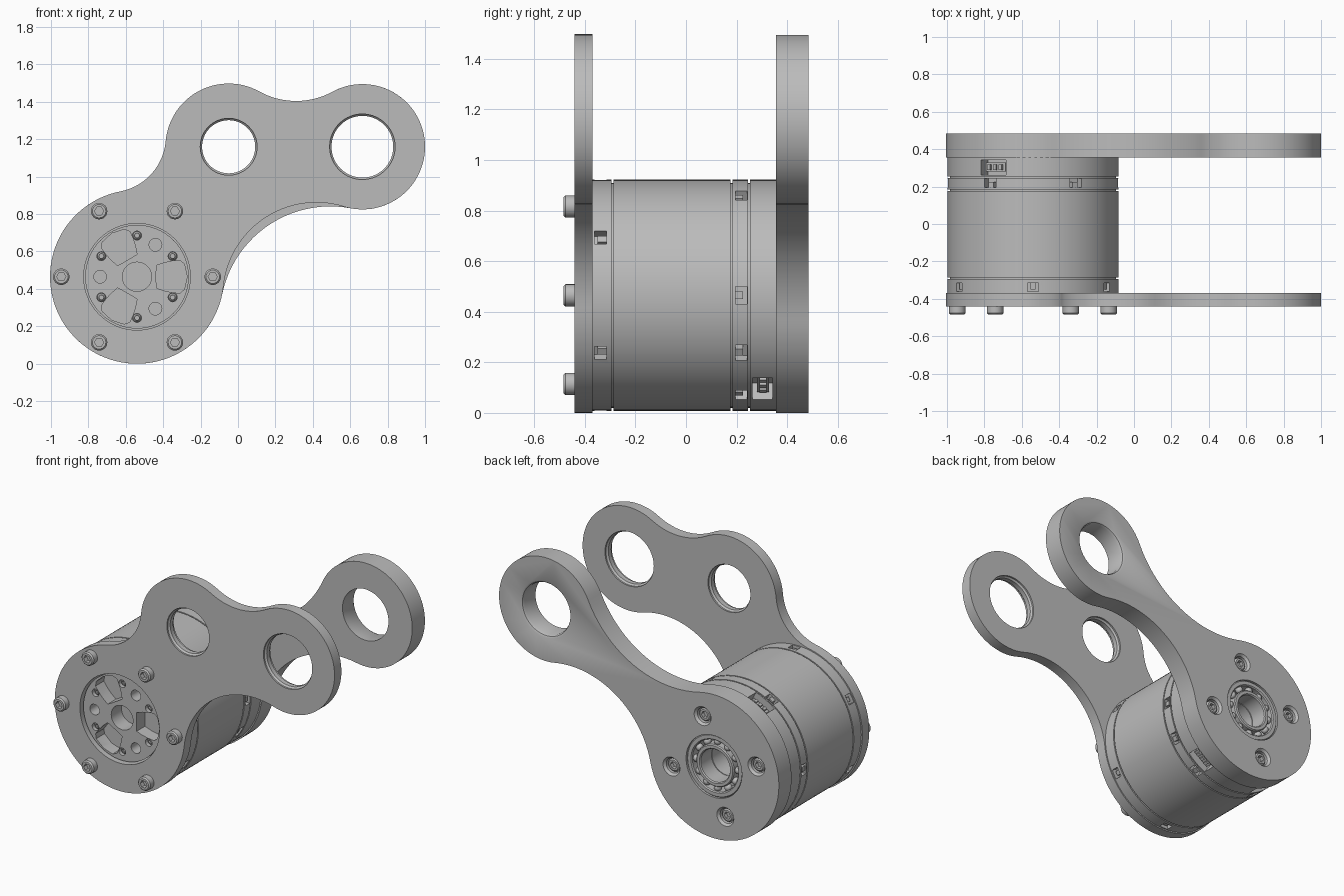
import bpy, bmesh
from math import cos, sin, atan2, hypot, radians, sqrt, ceil, pi, tau
from mathutils import Matrix, Vector

if "Cube" in bpy.data.objects:
    bpy.data.objects.remove(bpy.data.objects["Cube"])

grey = bpy.data.materials.new("machined grey")
grey.use_nodes = True
grey.diffuse_color = (0.5, 0.5, 0.5, 1)
grey.node_tree.nodes["Principled BSDF"].inputs["Base Color"].default_value = (0.5, 0.5, 0.5, 1)

BASE, MIDDLE, TIP = (-0.54, 0.465), (-0.05, 1.16), (0.665, 1.16)
FRONT, INNER_FRONT, INNER_BACK, BACK = -0.44, -0.37, 0.355, 0.485
BODY_R = 0.457


def polar(c, r, deg):
    return c[0] + r * cos(radians(deg)), c[1] + r * sin(radians(deg))


def lathe(bm, profile, c=BASE, segs=64, closed=False):
    """Spin (radius, y) points about an axis parallel to y."""
    rows = []
    for r, y in profile:
        count = segs if r > 0 else 1
        rows.append([bm.verts.new((c[0] + r * cos(tau * i / segs), y, c[1] + r * sin(tau * i / segs)))
                     for i in range(count)])
    pairs = list(zip(rows, rows[1:])) + ([(rows[-1], rows[0])] if closed else [])
    for a, b in pairs:
        for i in range(segs):
            j = (i + 1) % segs
            loop = [a[i % len(a)], a[j % len(a)], b[j % len(b)], b[i % len(b)]]
            bm.faces.new(list(dict.fromkeys(loop)))


def disc(bm, r, y0, y1, c=BASE, segs=64):
    lathe(bm, [(0, y0), (r, y0), (r, y1), (0, y1)], c, segs)


def prism(bm, points, y0, y1):
    a = [bm.verts.new((x, y0, z)) for x, z in points]
    b = [bm.verts.new((x, y1, z)) for x, z in points]
    bm.faces.new(a)
    cap = bm.faces.new(b)
    for i in range(len(a)):
        j = (i + 1) % len(a)
        bm.faces.new((a[i], a[j], b[j], b[i]))
    return cap


def rim_box(bm, deg, r0, r1, y0, y1, width, shift=0):
    """Box on the round side of the motor at a given angle."""
    spot = Matrix.Translation((BASE[0], 0, BASE[1])) @ Matrix.Rotation(-radians(deg), 4, 'Y')
    spot = spot @ Matrix.Translation(((r0 + r1) / 2, (y0 + y1) / 2, shift))
    bmesh.ops.create_cube(bm, size=1, matrix=spot @ Matrix.Diagonal((r1 - r0, y1 - y0, width, 1)))


def arc(c, r, a0, a1):
    n = max(2, ceil(abs(a1 - a0) / radians(4)))
    return [(c[0] + r * cos(a0 + (a1 - a0) * i / n), c[1] + r * sin(a0 + (a1 - a0) * i / n))
            for i in range(n)]


def lobed_outline(lobes, fillets):
    """Circles joined by concave tangent arcs, counter-clockwise."""
    n, centres = len(lobes), []
    for i in range(n):
        (p, rp), (q, rq) = lobes[i], lobes[(i + 1) % n]
        d = hypot(q[0] - p[0], q[1] - p[1])
        u = ((q[0] - p[0]) / d, (q[1] - p[1]) / d)
        dp, dq = rp + fillets[i], rq + fillets[i]
        along = (dp * dp - dq * dq + d * d) / (2 * d)
        off = sqrt(dp * dp - along * along)
        centres.append((p[0] + u[0] * along + u[1] * off, p[1] + u[1] * along - u[0] * off))

    def heading(a, b):
        return atan2(b[1] - a[1], b[0] - a[0])
    points = []
    for i in range(n):
        c, r = lobes[i]
        a0, a1 = heading(c, centres[i - 1]), heading(c, centres[i])
        points += arc(c, r, a0, a0 + (a1 - a0) % tau)
        f, nxt = centres[i], lobes[(i + 1) % n][0]
        a0, a1 = heading(f, c), heading(f, nxt)
        points += arc(f, fillets[i], a0, a0 - (a0 - a1) % tau)
    return points


def finish(name, bm, cutter=None):
    """Turn a bmesh into an object, cutting away the cutter bmesh."""
    def to_object(label, b):
        bmesh.ops.recalc_face_normals(b, faces=b.faces)
        mesh = bpy.data.meshes.new(label)
        b.to_mesh(mesh)
        b.free()
        o = bpy.data.objects.new(label, mesh)
        bpy.context.collection.objects.link(o)
        return o
    ob = to_object(name, bm)
    if cutter:
        tool = to_object(name + "_cutter", cutter)
        mod = ob.modifiers.new("cut", 'BOOLEAN')
        mod.operation, mod.solver, mod.object = 'DIFFERENCE', 'EXACT', tool
        dg = bpy.context.evaluated_depsgraph_get()
        mesh = bpy.data.meshes.new_from_object(ob.evaluated_get(dg))
        ob.modifiers.clear()
        ob.data = mesh
        bpy.data.objects.remove(tool)
    ob.data.materials.clear()
    ob.data.materials.append(grey)
    bpy.ops.object.select_all(action='DESELECT')
    ob.select_set(True)
    bpy.context.view_layer.objects.active = ob
    bpy.ops.object.shade_smooth_by_angle(angle=radians(30))
    return ob


# Front plate with three lobes
bm, cut = bmesh.new(), bmesh.new()
prism(bm, lobed_outline([(BASE, 0.465), (TIP, 0.335), (MIDDLE, 0.338)], [0.5, 0.405, 0.3]), FRONT, INNER_FRONT)
disc(cut, 0.285, -0.5, -0.3)
for c, r in ((MIDDLE, 0.142), (TIP, 0.165)):
    wide = r + 0.01
    lathe(cut, [(0, -0.5), (wide, -0.5), (wide, -0.43), (r, -0.42), (r, -0.39),
                (wide, -0.38), (wide, -0.3), (0, -0.3)], c)
finish("front_plate", bm, cut)

# Back plate with a waisted arm and a rounded outer edge
bm, cut = bmesh.new(), bmesh.new()
cap = prism(bm, lobed_outline([(BASE, 0.465), (TIP, 0.335)], [0.59, 0.69]), INNER_BACK, BACK)
bmesh.ops.bevel(bm, geom=list(cap.edges), offset=0.018, segments=3, affect='EDGES', profile=0.5)
disc(cut, 0.2, 0.3, 0.6)
lathe(cut, [(0, 0.3), (0.165, 0.3), (0.165, 0.465), (0.172, 0.479), (0.185, 0.486), (0.185, 0.6), (0, 0.6)], TIP)
BACK_SCREWS = [polar(BASE, 0.315, 75 + 90 * i) for i in range(4)]
for c in BACK_SCREWS:
    lathe(cut, [(0, 0.42), (0.048, 0.42), (0.048, 0.47), (0.065, 0.49), (0.065, 0.6), (0, 0.6)], c, 24)
finish("back_plate", bm, cut)

# Motor housing with seam grooves, clip windows and connector ports
bm, cut = bmesh.new(), bmesh.new()
R, G = BODY_R, BODY_R - 0.012
profile = [(0, -0.28), (0.285, -0.28), (0.285, INNER_FRONT), (R, INNER_FRONT)]
for y in (-0.29, 0.18, 0.25):
    profile += [(R, y - 0.004), (G, y - 0.004), (G, y + 0.004), (R, y + 0.004)]
profile += [(R, INNER_BACK), (0.105, INNER_BACK), (0.105, 0.12), (0, 0.12)]
lathe(bm, profile, segs=96)
tabs = bmesh.new()
for i in range(6):
    rim_box(cut, 30 + 60 * i, 0.415, 0.5, -0.362, -0.315, 0.06)
    rim_box(tabs, 30 + 60 * i, 0.41, 0.445, -0.35, -0.31, 0.028)
for a in (0, 60, 120, 180, 240, 300, -30):
    rim_box(cut, a, 0.415, 0.5, 0.195, 0.242, 0.07)
    rim_box(tabs, a, 0.41, 0.45, 0.19, 0.225, 0.03)
for a in (118, 240, 305):
    rim_box(cut, a, 0.37, 0.5, 0.262, 0.343, 0.15)
    rim_box(tabs, a, 0.36, 0.425, 0.28, 0.328, 0.12)
    for s in (-0.035, 0, 0.035):
        rim_box(tabs, a, 0.42, 0.44, 0.29, 0.318, 0.018, s)
finish("motor_housing", bm, cut)
finish("clips_and_connectors", tabs)

# Output hub with lightening pockets and bolt holes
bm, cut = bmesh.new(), bmesh.new()
disc(bm, 0.277, -0.415, -0.28)
disc(cut, 0.078, -0.5, -0.31, segs=40)
for i in range(3):
    a = 120 * i
    pocket = [(0.12, -30), (0.165, -27), (0.205, -24), (0.245, -21), (0.262, -15), (0.268, 0),
              (0.262, 15), (0.245, 21), (0.205, 24), (0.165, 27), (0.12, 30), (0.107, 16), (0.107, -16)]
    prism(cut, [polar(BASE, r, a + d) for r, d in pocket], -0.5, -0.33)
    disc(cut, 0.034, -0.5, -0.34, polar(BASE, 0.197, a + 60), 24)
hub_screws = [polar(BASE, 0.22, a) for a in (30, 90, 150, 210, 270, 330)]
for c in hub_screws:
    disc(cut, 0.024, -0.5, -0.37, c, 20)
finish("output_hub", bm, cut)


def screws(name, centres, r, outer, inner, socket):
    """Cap screws with hexagonal sockets; outer is the y of the head."""
    b, k = bmesh.new(), bmesh.new()
    s = 1 if outer > inner else -1
    for c in centres:
        lathe(b, [(0, inner), (r, inner), (r, outer - 0.008 * s), (r - 0.008, outer), (0, outer)], c, 24)
        disc(k, r * 0.55, outer + 0.02 * s, outer - socket * s, c, 6)
    finish(name, b, k)


screws("front_screws", [polar(BASE, 0.405, 60 * i) for i in range(6)], 0.044, -0.485, -0.43, 0.03)
screws("hub_screws", hub_screws, 0.022, -0.4, -0.36, 0.015)
screws("back_screws", BACK_SCREWS, 0.042, 0.465, 0.41, 0.025)

# Ball bearing in the back plate
bm = bmesh.new()
for r0, r1 in ((0.165, 0.2), (0.105, 0.135)):
    lathe(bm, [(r0, 0.36), (r1, 0.36), (r1, 0.47), (r1 - 0.006, 0.477), (r0 + 0.006, 0.477), (r0, 0.47)], closed=True)
finish("bearing_races", bm)
bm = bmesh.new()
for i in range(12):
    x, z = polar(BASE, 0.15, 30 * i)
    bmesh.ops.create_uvsphere(bm, u_segments=14, v_segments=8, radius=0.024, matrix=Matrix.Translation((x, 0.445, z)))
finish("bearing_balls", bm)
